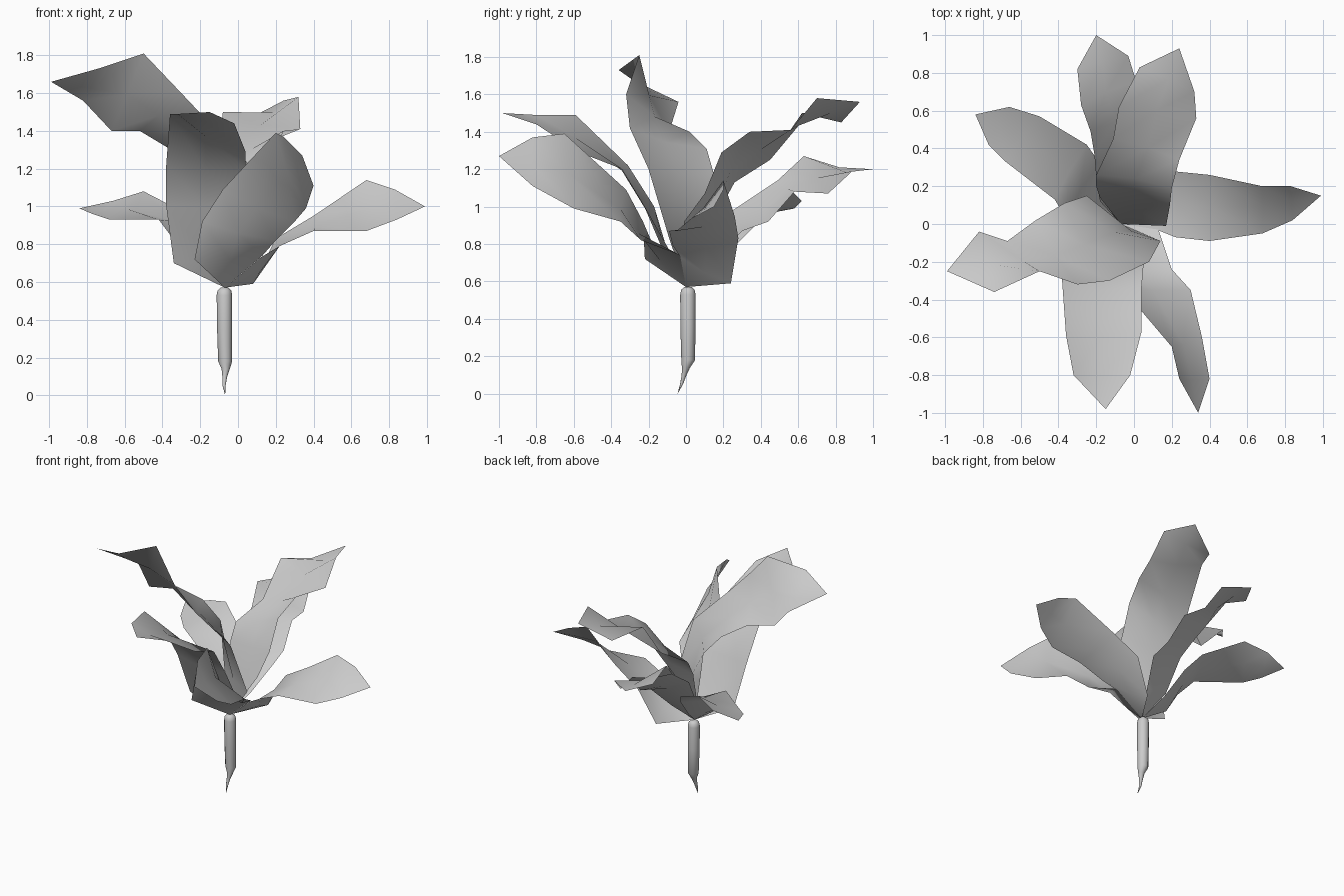
import bpy
import bmesh
import math
from mathutils import Vector

default_cube = bpy.data.objects.get("Cube")
if default_cube:
    bpy.data.objects.remove(default_cube, do_unlink=True)

# One plain grey for the whole plant
grey = bpy.data.materials.new("plain grey")
grey.use_nodes = True
grey.diffuse_color = (0.6, 0.6, 0.6, 1)
grey.node_tree.nodes["Principled BSDF"].inputs["Base Color"].default_value = grey.diffuse_color

UNIT = 0.01  # points below are given in hundredths
CUP = 0.06   # depth of a leaf's hollow as a share of its width
CROWN = Vector((-7, 0, 57)) * UNIT


def finish(bm, name):
    """Turn a bmesh into a smooth shaded object."""
    mesh = bpy.data.meshes.new(name)
    bm.to_mesh(mesh)
    bm.free()
    mesh.materials.append(grey)
    for face in mesh.polygons:
        face.use_smooth = True
    obj = bpy.data.objects.new(name, mesh)
    bpy.context.collection.objects.link(obj)
    return obj


def leaf(name, left, right, tip):
    """A cupped sheet between two edge paths, running from the crown to a tip."""
    left = [Vector(p) * UNIT for p in left]
    right = [Vector(p) * UNIT for p in right]
    tip = Vector(tip) * UNIT
    centres = [CROWN] + [(a + b) / 2 for a, b in zip(left, right)] + [tip]
    bm = bmesh.new()
    rows = []
    for i, (a, b) in enumerate(zip(left, right)):
        along = (centres[i + 2] - centres[i]).normalized()
        middle = centres[i + 1] + along.cross(b - a) * CUP
        rows.append([bm.verts.new(p) for p in (a, middle, b)])
    base, end = bm.verts.new(CROWN), bm.verts.new(tip)
    for k in range(2):
        bm.faces.new((base, rows[0][k + 1], rows[0][k]))
        for low, high in zip(rows, rows[1:]):
            bm.faces.new((low[k], low[k + 1], high[k + 1], high[k]))
        bm.faces.new((rows[-1][k], rows[-1][k + 1], end))
    return finish(bm, name)


# Leaves, each with its left and right edge as seen looking outward
leaf("left_leaf",
     [(8, 24, 59), (20, 28, 83), (40, 26, 95), (68, 20, 114), (83, 20, 109)],
     [(12, -3, 73), (22, -7, 79), (40, -9, 87), (68, -5, 87), (84, 2, 93)],
     (99, 15, 100))
leaf("tall_back_leaf",
     [(-18, 14, 85), (-20, 20, 102), (-20, 26, 113), (-11, 45, 125), (-8, 62, 150), (3, 83, 145)],
     [(17, -1, 92), (19, 10, 107), (20, 19, 129), (24, 34, 140), (33, 56, 141), (32, 70, 158)],
     (24, 93, 156))
leaf("low_back_leaf",
     [(-18, 12, 75), (-20, 25, 98), (-21, 37, 106), (-23, 49, 114), (-28, 63, 127), (-30, 82, 121)],
     [(1, 15, 71), (8, 30, 87), (7, 44, 92), (4, 58, 108), (1, 76, 107), (-3, 89, 119)],
     (-20, 100, 120))
leaf("back_right_leaf",
     [(-30, -2, 72), (-36, 3, 85), (-42, 13, 93), (-68, 33, 93), (-77, 42, 96)],
     [(-13, 16, 69), (-18, 32, 85), (-25, 42, 95), (-50, 57, 108), (-66, 62, 103)],
     (-84, 58, 99))
leaf("tall_right_leaf",
     [(14, -9, 83), (8, -20, 120), (-13, -30, 142), (-30, -32, 160), (-50, -25, 181), (-74, -36, 173)],
     [(-15, 5, 90), (-25, 15, 117), (-37, 11, 131), (-52, 2, 140), (-67, -9, 140), (-82, -4, 156)],
     (-99, -25, 166))
leaf("front_leaf",
     [(5, -8, 75), (5, -22, 100), (4, -34, 120), (4, -57, 129), (-2, -80, 144)],
     [(-34, -8, 70), (-38, -17, 100), (-38, -31, 122), (-36, -59, 149), (-32, -80, 149)],
     (-15, -98, 150))
leaf("front_left_leaf",
     [(13, -3, 74), (20, -24, 82), (30, -35, 92), (36, -60, 99), (40, -82, 111)],
     [(-23, -22, 72), (-19, -23, 92), (-8, -32, 109), (20, -65, 139), (24, -82, 137)],
     (34, -100, 127))

# Root: stacked rings (x, y, z, radius) ending in a bent tail
SIDES = 12
rings = [(-7.2, 1, 57, 2), (-7.2, 1, 55.5, 3.6), (-7.2, 1, 53, 4.1), (-7.1, 1, 36, 4),
         (-6.8, 1.2, 18, 3.7), (-6.5, 0, 14, 2.2), (-7, -1, 10, 1.3), (-7.4, -2.4, 5, 0.8)]
bm = bmesh.new()
loops = []
for x, y, z, radius in rings:
    turns = [math.tau * s / SIDES for s in range(SIDES)]
    loops.append([bm.verts.new(Vector((x + radius * math.cos(t), y + radius * math.sin(t), z)) * UNIT)
                  for t in turns])
tail = bm.verts.new(Vector((-6.8, -4.5, 0)) * UNIT)
bm.faces.new(loops[0])
for s in range(SIDES):
    n = (s + 1) % SIDES
    for upper, lower in zip(loops, loops[1:]):
        bm.faces.new((upper[s], lower[s], lower[n], upper[n]))
    bm.faces.new((loops[-1][s], tail, loops[-1][n]))
bmesh.ops.recalc_face_normals(bm, faces=bm.faces)
finish(bm, "root")
